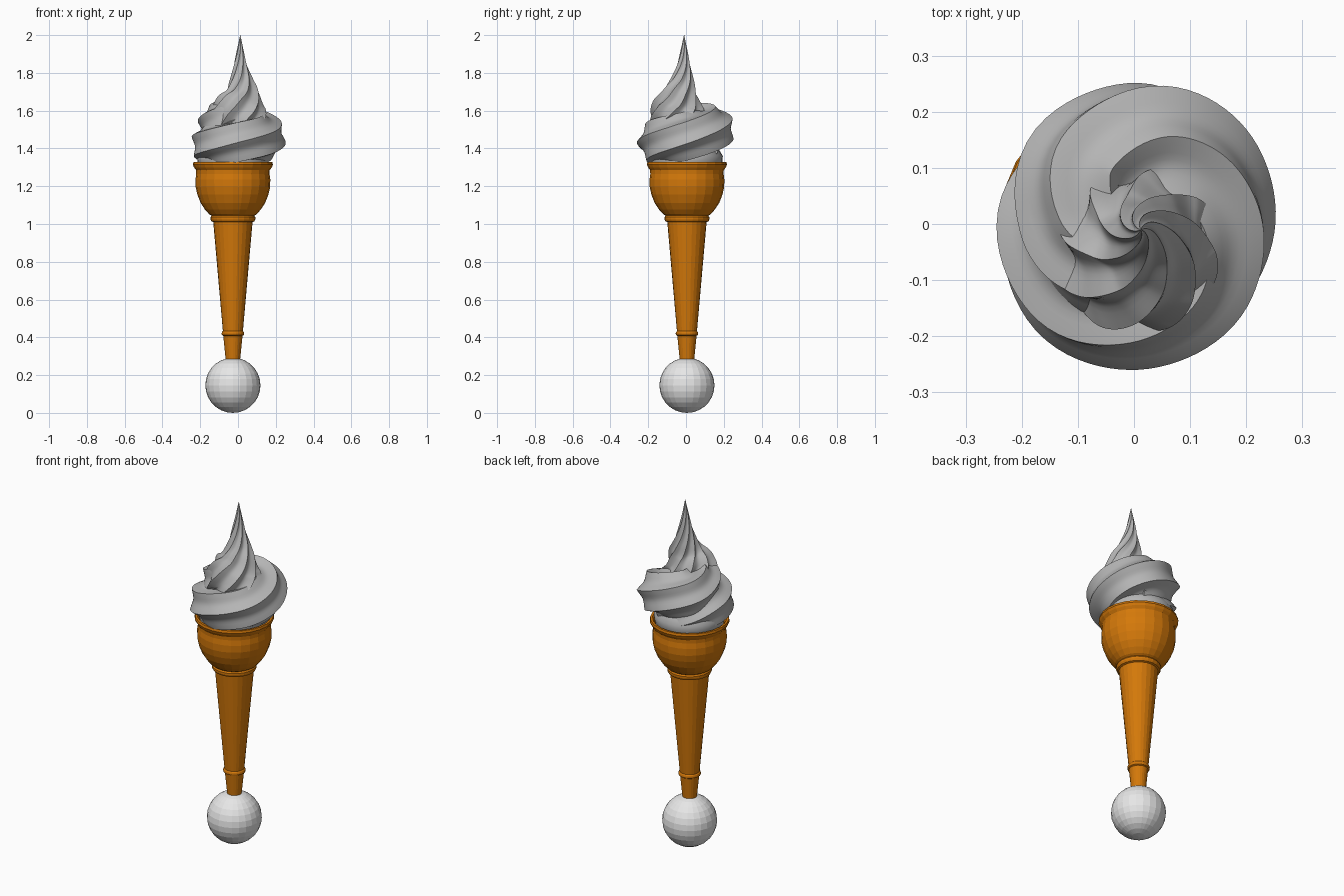
import bpy, bmesh, math
from mathutils import Vector, Matrix

if "Cube" in bpy.data.objects:
    bpy.data.objects.remove(bpy.data.objects["Cube"])

CX, CY = -0.027, 0.005  # axis of the cone and ball


def material(name, rgb):
    m = bpy.data.materials.new(name)
    m.diffuse_color = (*rgb, 1)
    m.use_nodes = True
    m.node_tree.nodes["Principled BSDF"].inputs["Base Color"].default_value = m.diffuse_color
    return m


orange = material("wafer orange", (0.66, 0.19, 0.003))
cream = material("cream grey", (0.46, 0.46, 0.46))
white = material("ball white", (0.80, 0.80, 0.80))


def finish(bm, name, mat, smooth=None):
    bmesh.ops.recalc_face_normals(bm, faces=bm.faces)
    me = bpy.data.meshes.new(name)
    bm.to_mesh(me)
    bm.free()
    me.materials.append(mat)
    ob = bpy.data.objects.new(name, me)
    bpy.context.collection.objects.link(ob)
    if smooth:
        bpy.ops.object.select_all(action='DESELECT')
        bpy.context.view_layer.objects.active = ob
        ob.select_set(True)
        bpy.ops.object.shade_smooth_by_angle(angle=math.radians(smooth))
    return ob


def skin(bm, rings):
    """Join closed rings of points into a capped tube."""
    loops = [[bm.verts.new(p) for p in ring] for ring in rings]
    n = len(loops[0])
    for a, b in zip(loops, loops[1:]):
        for i in range(n):
            j = (i + 1) % n
            bm.faces.new((a[i], a[j], b[j], b[i]))
    bm.faces.new(loops[0][::-1])
    bm.faces.new(loops[-1])


def lathe(name, profile, mat, sides=24, smooth=None):
    bm = bmesh.new()
    skin(bm, [[(CX + r * math.cos(2 * math.pi * i / sides),
                CY + r * math.sin(2 * math.pi * i / sides), z)
               for i in range(sides)] for r, z in profile])
    return finish(bm, name, mat, smooth)


def spline(keys, steps):
    k = [Vector(p) for p in [keys[0]] + keys + [keys[-1]]]
    out = []
    for i in range(1, len(k) - 2):
        a, b, c, d = k[i - 1:i + 3]
        for s in range(steps):
            t = s / steps
            out.append(0.5 * (2 * b + (c - a) * t + (2 * a - 5 * b + 4 * c - d) * t * t
                              + (3 * b - a - 3 * c + d) * t ** 3))
    return out + [k[-1]]


def fluted_rope(name, keys, flutes, depth, twist, start, steps=10, per=8):
    """Star section swept along keys (x, y, z, radius), twisting as it goes."""
    path = spline(keys, steps)
    pts = [p.to_3d() for p in path]
    normal = Vector((0, 1, 0))
    length, rings = 0.0, []
    for i, p in enumerate(pts):
        tangent = (pts[min(i + 1, len(pts) - 1)] - pts[max(i - 1, 0)]).normalized()
        normal = (normal - tangent * normal.dot(tangent)).normalized()
        side = tangent.cross(normal)
        if i:
            length += (p - pts[i - 1]).length
        ring = []
        for j in range(flutes * per):
            a = 2 * math.pi * j / (flutes * per)
            r = path[i].w * (1 - depth * abs(math.sin(a * flutes / 2)))
            a += twist * (length - start)
            ring.append(p + r * (normal * math.cos(a) + side * math.sin(a)))
        rings.append(ring)
    bm = bmesh.new()
    skin(bm, rings)
    return finish(bm, name, cream, 35)


# Ball at the foot
bm = bmesh.new()
bmesh.ops.create_uvsphere(bm, u_segments=24, v_segments=14, radius=0.146,
                          matrix=Matrix.Translation((CX, CY, 0.146)))
finish(bm, "base_ball", white)

# Wafer cone: stem, two rings, bowl and rolled rim
lathe("wafer_cone", [
    (0.036, 0.26), (0.051, 0.408), (0.058, 0.412), (0.060, 0.420),
    (0.058, 0.428), (0.053, 0.433), (0.104, 1.010), (0.114, 1.014),
    (0.119, 1.025), (0.119, 1.036), (0.113, 1.044), (0.126, 1.052),
    (0.149, 1.078), (0.171, 1.112), (0.188, 1.155), (0.197, 1.195),
    (0.198, 1.235), (0.194, 1.265), (0.195, 1.285), (0.206, 1.300),
    (0.212, 1.314), (0.209, 1.327), (0.197, 1.327),
    (0.188, 1.315), (0.184, 1.290)], orange)

# Cream filling under the swirl
lathe("cream_filling", [(0.175, 1.28), (0.188, 1.33), (0.19, 1.36),
                        (0.16, 1.41), (0.10, 1.45)], cream, 32, 40)

# Lower swirl: rope wound round the cup and up to the peak
fluted_rope("cream_swirl", [
    (0.06, 0.08, 1.37, 0.10), (-0.06, 0.085, 1.39, 0.105),
    (-0.125, 0.0, 1.42, 0.125), (-0.09, -0.10, 1.425, 0.13),
    (0.0, -0.128, 1.435, 0.132), (0.09, -0.09, 1.445, 0.132),
    (0.125, 0.0, 1.46, 0.132), (0.095, 0.09, 1.48, 0.132),
    (0.02, 0.13, 1.50, 0.132), (-0.075, 0.087, 1.515, 0.13),
    (-0.09, 0.0, 1.53, 0.12), (-0.055, -0.05, 1.545, 0.115),
    (0.0, -0.06, 1.56, 0.10), (0.04, -0.045, 1.58, 0.07)],
    flutes=7, depth=0.19, twist=-2.1, start=0.70)

# Upper peak: upright twisted star drawn out to a point
fluted_rope("cream_peak", [
    (0.0, -0.045, 1.50, 0.14), (0.004, -0.045, 1.57, 0.152),
    (0.012, -0.042, 1.63, 0.136), (0.022, -0.032, 1.69, 0.098),
    (0.018, -0.020, 1.755, 0.066), (0.012, -0.012, 1.85, 0.034),
    (0.012, -0.01, 2.0, 0.001)],
    flutes=8, depth=0.20, twist=5.5, start=0.0)
